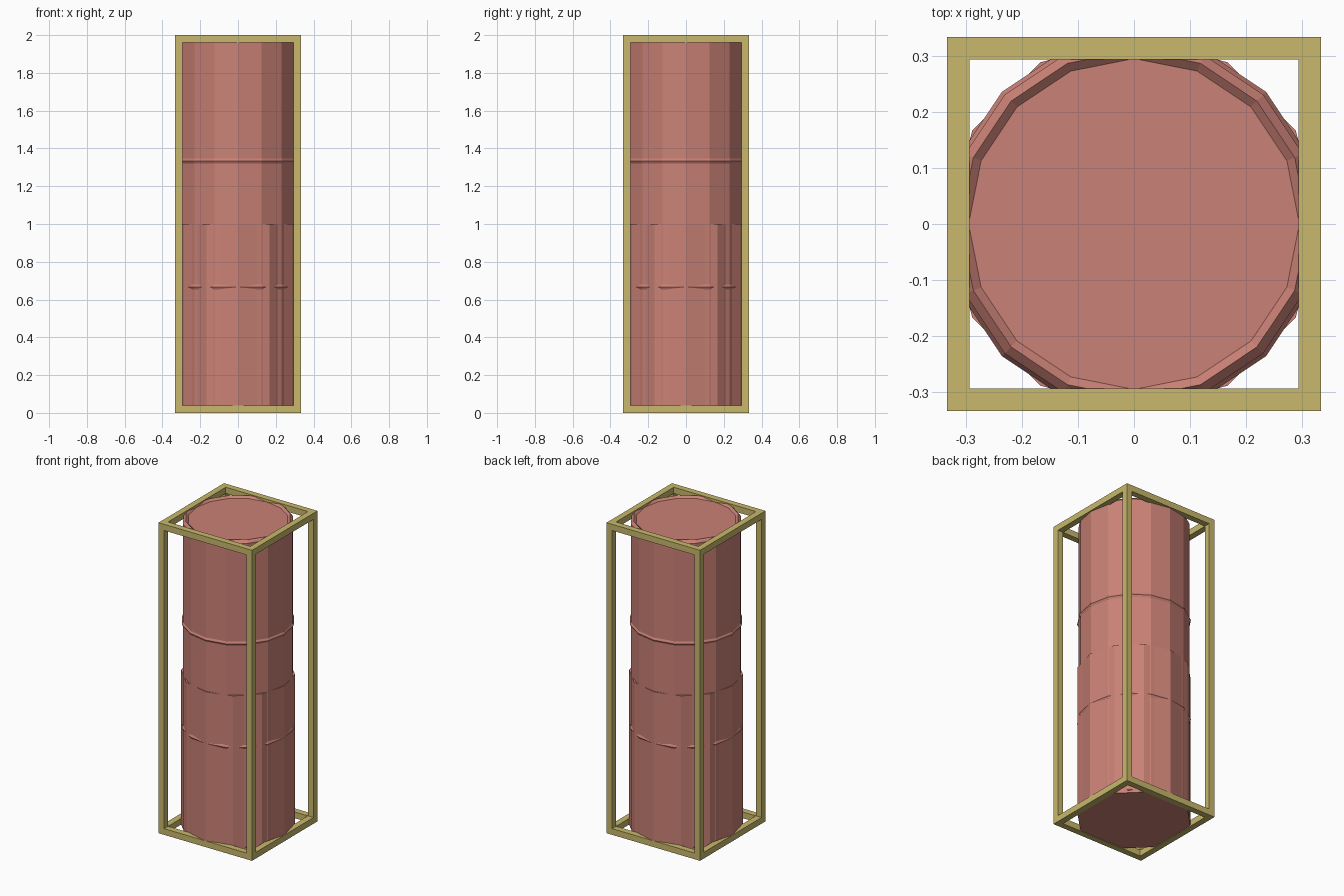
import bpy, bmesh, math
from mathutils import Matrix, Vector

if "Cube" in bpy.data.objects:
    bpy.data.objects.remove(bpy.data.objects["Cube"])


def material(name, rgb):
    m = bpy.data.materials.new(name)
    m.diffuse_color = (*rgb, 1)
    m.use_nodes = True
    m.node_tree.nodes["Principled BSDF"].inputs["Base Color"].default_value = m.diffuse_color
    return m


red = material("faded red", (0.59, 0.22, 0.18))
yellow = material("mustard yellow", (0.58, 0.48, 0.15))


def finish(bm, name, mat):
    bmesh.ops.recalc_face_normals(bm, faces=bm.faces)
    me = bpy.data.meshes.new(name)
    bm.to_mesh(me)
    bm.free()
    me.materials.append(mat)
    ob = bpy.data.objects.new(name, me)
    bpy.context.collection.objects.link(ob)
    return ob


def lathe(name, profile, sides, mat):
    """Faceted solid from (radius, z) rings, with flat end caps."""
    bm = bmesh.new()
    rings = []
    for r, z in profile:
        rings.append([bm.verts.new((r * math.cos(2 * math.pi * i / sides),
                                    r * math.sin(2 * math.pi * i / sides), z))
                      for i in range(sides)])
    for a, b in zip(rings, rings[1:]):
        for i in range(sides):
            j = (i + 1) % sides
            bm.faces.new((a[i], a[j], b[j], b[i]))
    bm.faces.new(rings[0][::-1])
    bm.faces.new(rings[-1])
    return finish(bm, name, mat)


# Tall drum: recessed lids, rounded rims and two raised hoops
R, HOOP, RIM, LID = 0.326, 0.333, 0.31, 0.295
profile = [(LID, 0.018), (RIM, 0.005), (R, 0.022)]
for z in (2 / 3, 4 / 3):
    profile += [(R, z - 0.013), (HOOP, z), (R, z + 0.013)]
profile += [(R, 1.978), (RIM, 1.995), (LID, 1.982)]
lathe("drum", profile, 16, red)

# Plain sleeve around the lower half
lathe("lower_sleeve", [(0.333, 0.003), (0.333, 1.0)], 12, red)

# Cage of twelve square bars
HALF, BAR = 0.333, 0.04
size = Vector((2 * HALF, 2 * HALF, 2.0))
bm = bmesh.new()
for axis in range(3):
    u, v = [k for k in range(3) if k != axis]
    for su in (-1, 1):
        for sv in (-1, 1):
            dim = Vector((BAR, BAR, BAR))
            # side bars stop against the corner posts
            dim[axis] = size[axis] if axis == 2 else size[axis] - 2 * BAR
            pos = Vector((0, 0, 0))
            pos[u] = su * (size[u] - BAR) / 2
            pos[v] = sv * (size[v] - BAR) / 2
            pos.z += 1.0
            bmesh.ops.create_cube(bm, size=1, matrix=Matrix.Translation(pos) @ Matrix.Diagonal((*dim, 1)))
finish(bm, "cage_frame", yellow)
